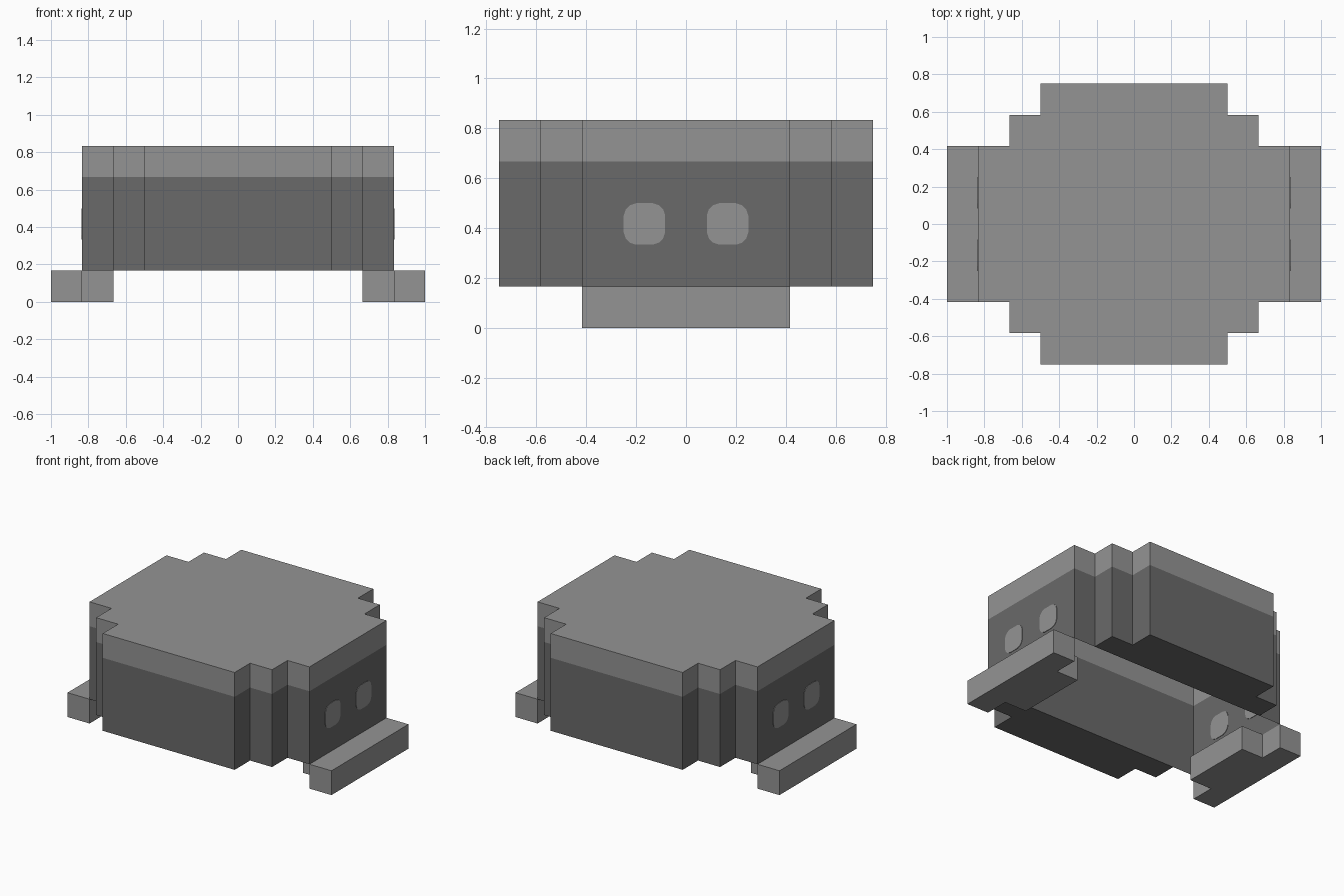
import bpy
import bmesh

default = bpy.data.objects.get("Cube")
if default:
    bpy.data.objects.remove(default, do_unlink=True)

U = 1 / 12  # grid unit shared by all parts


def material(name, value):
    mat = bpy.data.materials.new(name)
    mat.use_nodes = True
    colour = (value, value, value, 1)
    mat.diffuse_color = colour
    bsdf = mat.node_tree.nodes["Principled BSDF"]
    bsdf.inputs["Base Color"].default_value = colour
    bsdf.inputs["Roughness"].default_value = 0.9
    return mat


light = material("light grey", 0.296)
dark = material("dark grey", 0.144)


def finish(name, bm, mats):
    bmesh.ops.remove_doubles(bm, verts=bm.verts, dist=1e-5)
    mesh = bpy.data.meshes.new(name)
    bm.to_mesh(mesh)
    bm.free()
    for mat in mats:
        mesh.materials.append(mat)
    obj = bpy.data.objects.new(name, mesh)
    bpy.context.collection.objects.link(obj)
    return obj


def face(bm, points, index=0):
    f = bm.faces.new([bm.verts.new([c * U for c in p]) for p in points])
    f.material_index = index


def wall(bm, a, b):
    """Upright wall from a to b: dark below, light rim above."""
    for z0, z1, index in ((2, 8, 0), (8, 10, 1)):
        face(bm, [(*a, z0), (*b, z0), (*b, z1), (*a, z1)], index)


def prism(name, outline, axis, lo, hi, mat):
    """Extrude a flat outline along x (axis 0) or z (axis 2)."""
    bm = bmesh.new()

    def place(p, h):
        return (h, *p) if axis == 0 else (*p, h)

    face(bm, [place(p, lo) for p in outline])
    face(bm, [place(p, hi) for p in outline])
    for a, b in zip(outline, outline[1:] + outline[:1]):
        face(bm, [place(a, lo), place(b, lo), place(b, hi), place(a, hi)])
    bmesh.ops.remove_doubles(bm, verts=bm.verts, dist=1e-5)
    bmesh.ops.recalc_face_normals(bm, faces=bm.faces)
    return finish(name, bm, [mat])


# Body: stepped shell, hollow and open underneath in the middle
quarter = [(10, 5), (8, 5), (8, 7), (6, 7), (6, 9)]
half = quarter + [(-x, y) for x, y in reversed(quarter)]
outline = half + [(-x, -y) for x, y in half]
bm = bmesh.new()
for a, b in zip(outline, outline[1:] + outline[:1]):
    wall(bm, a, b)
face(bm, [(x, y, 10) for x, y in outline], 1)
# Inner walls and undersides of the stepped sides
for s in (1, -1):
    wall(bm, (-8 * s, 5 * s), (8 * s, 5 * s))
    under = [p for p in half if p != (10, 5) and p != (-10, 5)]
    face(bm, [(x * s, y * s, 2) for x, y in reversed(under)])
finish("body", bm, [dark, light])

# Feet: long outer bar with a shorter inner step
foot = [(12, -5), (12, 5), (10, 5), (10, 3), (8, 3), (8, -3), (10, -3), (10, -5)]
# Eyes: rounded squares, set through the thin end walls
r, c = 1.0, 0.3
corner = [(r, r - 2 * c), (r - 0.1, r - c), (r - c, r - 0.1), (r - 2 * c, r)]
top = corner + [(-y, z) for y, z in reversed(corner)]
eye = top + [(-y, -z) for y, z in top]

for side, s in (("left", 1), ("right", -1)):
    prism(side + "_foot", [(x * s, y) for x, y in foot], 2, 0, 2, light)
    for place, y0 in (("front", -2), ("back", 2)):
        prism(f"{side}_{place}_eye", [(y + y0, z + 5) for y, z in eye],
              0, s * 10 - 0.04, s * 10 + 0.04, light)
